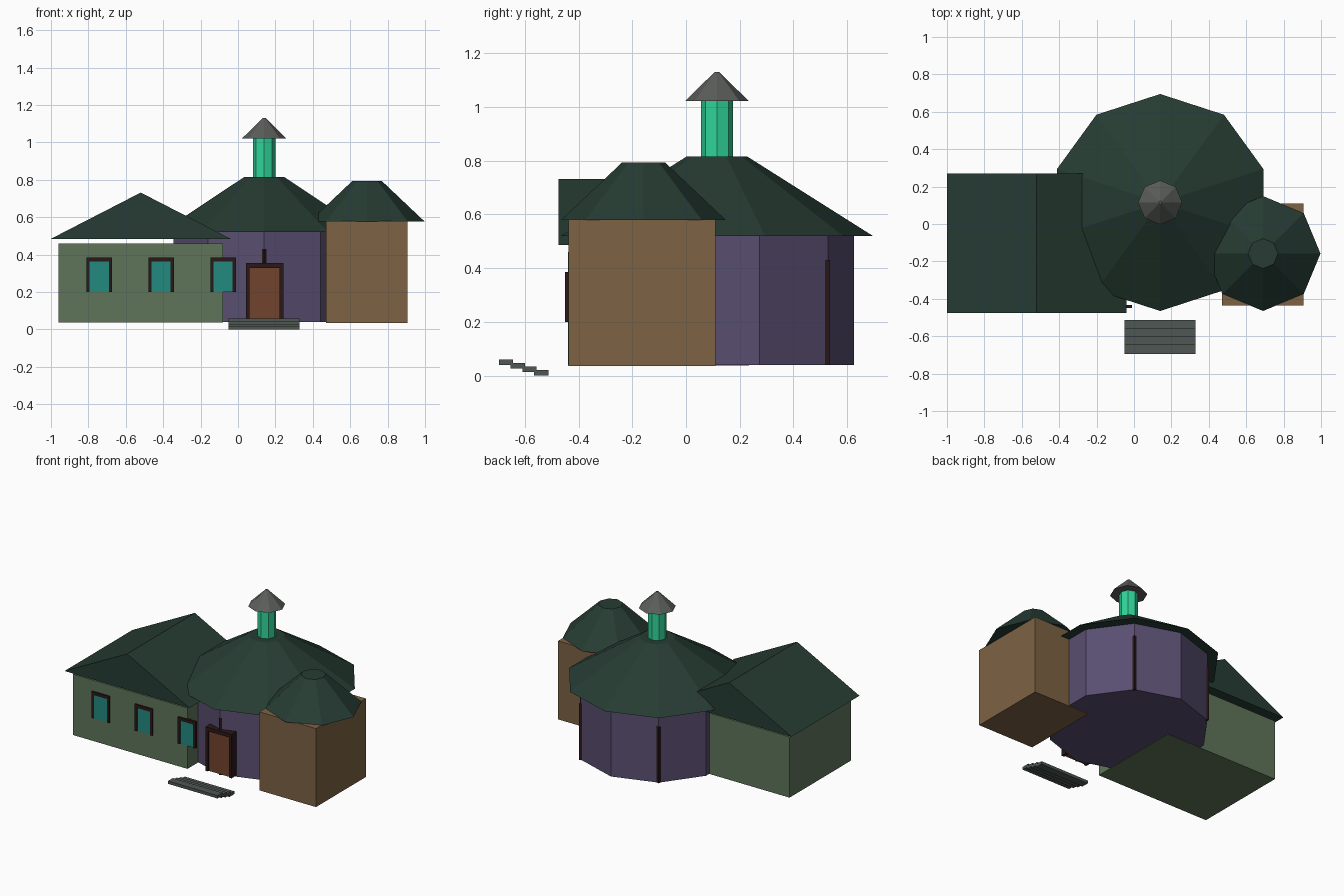
import bpy
import bmesh
from math import cos, sin, radians, tau

cube = bpy.data.objects.get("Cube")
if cube:
    bpy.data.objects.remove(cube, do_unlink=True)


def material(name, *srgb):
    """Flat colour given as 0-255 sRGB, stored linear."""
    col = [((c / 255 + 0.055) / 1.055) ** 2.4 for c in srgb] + [1.0]
    mat = bpy.data.materials.new(name)
    mat.use_nodes = True
    mat.diffuse_color = col
    bsdf = mat.node_tree.nodes["Principled BSDF"]
    bsdf.inputs["Base Color"].default_value = col
    bsdf.inputs["Roughness"].default_value = 0.9
    return mat


SAGE = material("sage_wall", 95, 117, 90)
BROWN = material("brown_wall", 125, 98, 68)
PURPLE = material("purple_wall", 89, 78, 112)
ROOF = material("dark_green_roof", 38, 60, 51)
GLASS = material("teal_glass", 35, 138, 128)
TRIM = material("dark_trim", 42, 24, 24)
DOOR = material("door_wood", 113, 67, 46)
FLUE = material("mint_chimney", 48, 212, 153)
CAP = material("grey_cap", 90, 93, 90)
STONE = material("grey_stone", 78, 87, 83)


def finish(name, bm, mat):
    bmesh.ops.recalc_face_normals(bm, faces=bm.faces)
    mesh = bpy.data.meshes.new(name)
    bm.to_mesh(mesh)
    bm.free()
    mesh.materials.append(mat)
    obj = bpy.data.objects.new(name, mesh)
    bpy.context.collection.objects.link(obj)
    return obj


def box(name, mat, x, y, z):
    """Box between the (low, high) limits on each axis."""
    bm = bmesh.new()
    bmesh.ops.create_cube(bm, size=1)
    for v in bm.verts:
        v.co = [lo + (c + 0.5) * (hi - lo) for c, (lo, hi) in zip(v.co, (x, y, z))]
    return finish(name, bm, mat)


def frustum(name, mat, centre, sides, low, high, start=-90):
    """Closed tapered prism; low and high are (radius, z), first corner at start degrees."""
    bm = bmesh.new()
    rings = []
    for r, z in (low, high):
        angles = [radians(start) + tau * i / sides for i in range(sides)]
        rings.append([bm.verts.new((centre[0] + r * cos(a), centre[1] + r * sin(a), z))
                      for a in angles])
    for ring in rings:
        bm.faces.new(ring)
    a, b = rings
    for i in range(sides):
        j = (i + 1) % sides
        bm.faces.new((a[i], a[j], b[j], b[i]))
    return finish(name, bm, mat)


def frame(name, x, y, z, bar):
    """Two jambs and a lintel, open at the bottom."""
    box(name + "_left_jamb", TRIM, (x[1] - bar, x[1]), y, z)
    box(name + "_right_jamb", TRIM, (x[0], x[0] + bar), y, z)
    box(name + "_lintel", TRIM, (x[0] + bar, x[1] - bar), y, (z[1] - 1.3 * bar, z[1]))


# Round hall with roof, chimney and corner posts
HALL = (0.14, 0.115)
frustum("hall_wall", PURPLE, HALL, 10, (0.51, 0.04), (0.51, 0.52))
frustum("hall_roof", ROOF, HALL, 10, (0.58, 0.52), (0.113, 0.815))
frustum("chimney", FLUE, HALL, 8, (0.06, 0.78), (0.06, 1.03))
frustum("chimney_cap", CAP, HALL, 8, (0.118, 1.022), (0.008, 1.13))
for i in range(5):
    a = -90 + 72 * i
    spot = (HALL[0] + 0.507 * cos(radians(a)), HALL[1] + 0.507 * sin(radians(a)))
    frustum("corner_post", TRIM, spot, 4, (0.013, 0.04), (0.013, 0.43), a)

# Front door
box("door", DOOR, (0.06, 0.225), (-0.408, -0.36), (0.05, 0.335))
frame("door_frame", (0.042, 0.243), (-0.418, -0.35), (0.05, 0.355), 0.02)

# Side wing with gable roof
box("wing_wall", SAGE, (-0.96, -0.08), (-0.44, 0.235), (0.038, 0.46))
bm = bmesh.new()
gable = [bm.verts.new((x, -0.475, z)) for x, z in ((-1, 0.485), (-0.04, 0.485), (-0.52, 0.732))]
face = bm.faces.new(gable)
back = bmesh.ops.extrude_face_region(bm, geom=[face])["geom"]
for v in back:
    if isinstance(v, bmesh.types.BMVert):
        v.co.y = 0.27
finish("wing_roof", bm, ROOF)

# Windows along the wing front
for x in (-0.742, -0.411, -0.08):
    box("window_glass", GLASS, (x - 0.055, x + 0.055), (-0.445, -0.437), (0.2, 0.365))
    frame("window_frame", (x - 0.068, x + 0.068), (-0.45, -0.432), (0.2, 0.385), 0.017)

# Square tower with eight-sided roof
box("tower_wall", BROWN, (0.47, 0.905), (-0.437, 0.11), (0.035, 0.58))
frustum("tower_roof", ROOF, (0.69, -0.158), 8, (0.307, 0.578), (0.08, 0.793))

# Stone steps, rising toward the front
for i in range(4):
    y, z = -0.565 - 0.0437 * i, 0.0133 * i
    box("step", STONE, (-0.05, 0.33), (y, y + 0.053), (z, z + 0.02))
